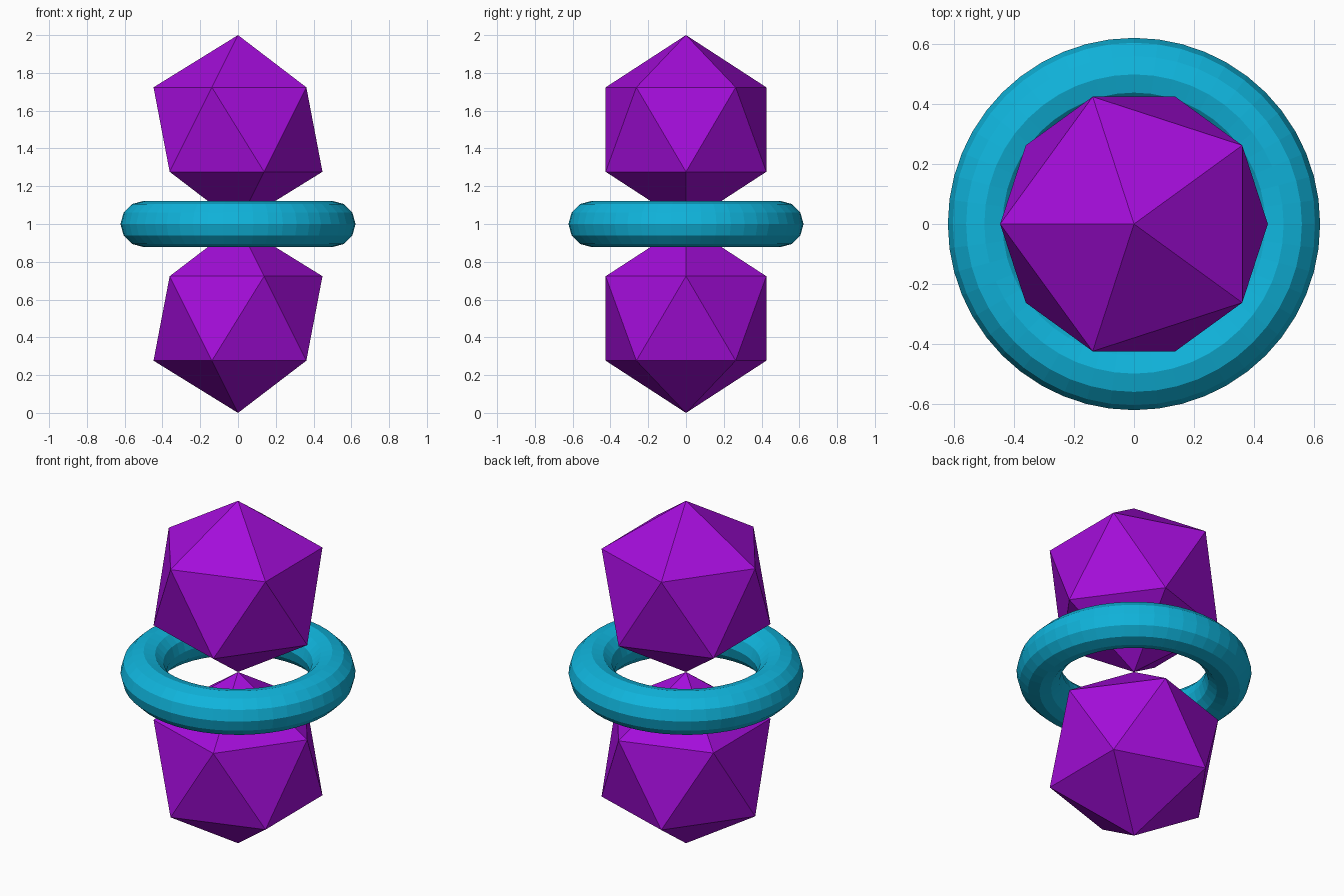
import bpy
import math

if "Cube" in bpy.data.objects:
    bpy.data.objects.remove(bpy.data.objects["Cube"])


def material(name, rgb):
    mat = bpy.data.materials.new(name)
    mat.diffuse_color = (*rgb, 1.0)
    mat.use_nodes = True
    mat.node_tree.nodes["Principled BSDF"].inputs["Base Color"].default_value = mat.diffuse_color
    return mat


purple = material("purple", (0.37, 0.004, 0.70))
cyan = material("cyan", (0.005, 0.46, 0.72))


def finish(name, mat):
    obj = bpy.context.object
    obj.name = name
    obj.data.materials.append(mat)
    bpy.ops.object.shade_flat()


# Two icosahedra touching tip to tip, the upper one turned half way round
for name, z, turn in (("lower_crystal", 0.5, 0.0), ("upper_crystal", 1.5, math.pi)):
    bpy.ops.mesh.primitive_ico_sphere_add(
        subdivisions=1, radius=0.5, location=(0, 0, z), rotation=(0, 0, turn))
    finish(name, purple)

# Faceted ring floating around the waist
bpy.ops.mesh.primitive_torus_add(
    major_radius=0.5, minor_radius=0.122, major_segments=48, minor_segments=12,
    location=(0, 0, 1.0))
finish("waist_ring", cyan)
